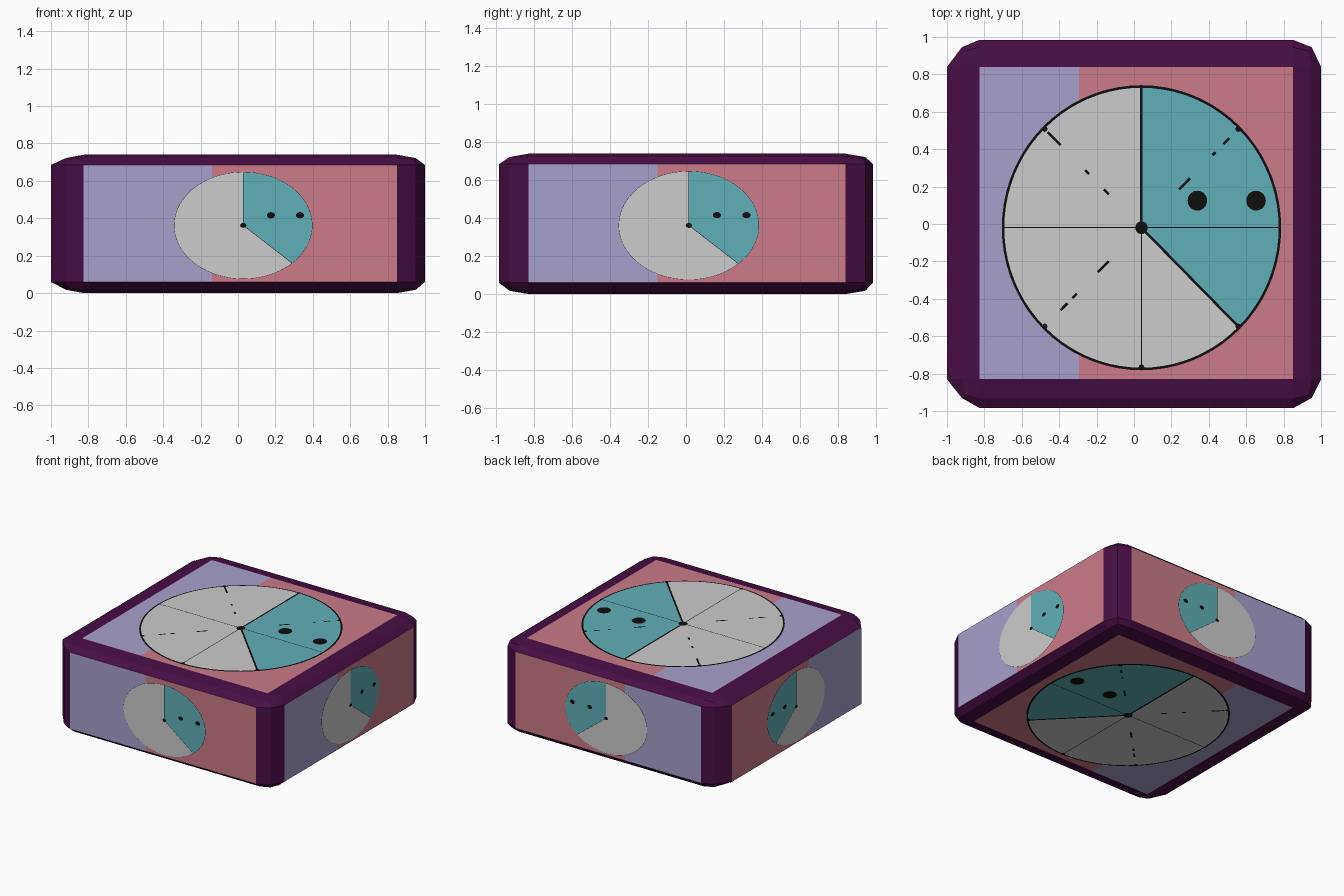
import bpy, bmesh, math
from mathutils import Vector

if "Cube" in bpy.data.objects:
    bpy.data.objects.remove(bpy.data.objects["Cube"])


def srgb(r, g, b):
    f = lambda c: c / 12.92 if c <= 0.04045 else ((c + 0.055) / 1.055) ** 2.4
    return (f(r / 255), f(g / 255), f(b / 255), 1)


COLOURS = [("dark purple", (72, 14, 68)), ("rose pink", (203, 123, 136)),
           ("lilac", (167, 160, 203)), ("light grey", (204, 204, 204)),
           ("teal", (96, 176, 183)), ("black", (14, 14, 14))]
MATS = []
for name, rgb in COLOURS:
    m = bpy.data.materials.new(name)
    m.diffuse_color = srgb(*rgb)
    m.use_nodes = True
    m.node_tree.nodes["Principled BSDF"].inputs["Base Color"].default_value = m.diffuse_color
    MATS.append(m)
PURPLE, PINK, LILAC, GREY, TEAL, BLACK = range(6)


def make_object(name, bm):
    me = bpy.data.meshes.new(name)
    bm.to_mesh(me)
    bm.free()
    for m in MATS:
        me.materials.append(m)
    ob = bpy.data.objects.new(name, me)
    bpy.context.collection.objects.link(ob)
    return ob


# Rounded box: bevelled cube, stretched between knots on each axis
KNOTS = [-1, -0.953, -0.84, 0.84, 0.953, 1]
AXES = [[-1, -0.92, -0.825, 0.85, 0.95, 1],
        [-0.985, -0.93, -0.83, 0.84, 0.945, 0.985],
        [0, 0.018, 0.06, 0.685, 0.722, 0.74]]


def remap(c, out):
    c = max(-1, min(1, c))
    for i in range(5):
        if c <= KNOTS[i + 1] + 1e-6:
            t = (c - KNOTS[i]) / (KNOTS[i + 1] - KNOTS[i])
            return out[i] + t * (out[i + 1] - out[i])
    return out[-1]


bm = bmesh.new()
bmesh.ops.create_cube(bm, size=2)
bmesh.ops.bevel(bm, geom=bm.edges[:], offset=0.16, segments=2, profile=0.5, affect='EDGES')
bm.normal_update()
for f in bm.faces:
    f.material_index = PINK if max(abs(c) for c in f.normal) > 0.999 else PURPLE
for v in bm.verts:
    v.co = [remap(v.co[i], AXES[i]) for i in range(3)]
bm.normal_update()
make_object("bevelled_box", bm)


# Painted plates on one side, drawn in unit-dial coordinates
def paint_side(name, axis, sign, split, centre, radii, rim, line, dot):
    ua, va = [i for i in range(3) if i != axis]
    base = AXES[axis][-1 if sign > 0 else 0]
    bm = bmesh.new()

    def poly(pts, layer, mat, unit=True):
        verts = []
        for u, v in pts:
            if unit:
                u, v = centre[0] + u * radii[0], centre[1] + v * radii[1]
            co = Vector((0, 0, 0))
            co[ua], co[va], co[axis] = u, v, base + sign * 0.0015 * layer
            verts.append(bm.verts.new(co))
        f = bm.faces.new(verts)
        f.material_index = mat
        f.normal_update()
        if f.normal[axis] * sign < 0:
            f.normal_flip()

    def arc(a0, a1, r, n, c=(0, 0)):
        angles = [math.radians(a0 + (a1 - a0) * i / n) for i in range(n + 1)]
        return [(c[0] + r * math.cos(a), c[1] + r * math.sin(a)) for a in angles]

    def sector(a0, a1, r, n, layer, mat):
        p = arc(a0, a1, r, n)
        for a, b in zip(p, p[1:]):
            poly([(0, 0), a, b], layer, mat)

    def spot(c, r, layer=4):
        poly(arc(0, 360, r, 20, c)[:-1], layer, BLACK)

    def ray(angle, r0, r1, w):
        a = math.radians(angle)
        d, s = Vector((math.cos(a), math.sin(a))), Vector((-math.sin(a), math.cos(a))) * w / 2
        poly([d * r0 - s, d * r1 - s, d * r1 + s, d * r0 + s], 4, BLACK)

    # lilac band, then black rim, grey and teal sectors
    lo, hi = AXES[va][2], AXES[va][3]
    u0 = AXES[ua][2]
    poly([(u0, lo), (split, lo), (split, hi), (u0, hi)], 1, LILAC, unit=False)
    sector(0, 360, 1, 72, 2, BLACK)
    sector(90, 315, 1 - rim, 50, 3, GREY)
    sector(-45, 90, 1 - rim, 30, 3, TEAL)
    # two eyes, hub and boundary lines
    spot((0.40, 0.19), dot)
    spot((0.82, 0.19), dot)
    spot((0, 0), 0.045)
    for a in (90, -45):
        ray(a, 0, 1, line)
    # thin cross, broken diagonals and rim marks on the large dials
    if axis == 2:
        for a in (0, 180, 270):
            ray(a, 0, 1, 0.007)
        dashes = {135: [(.82, .95), (.53, .57), (.33, .38)],
                  45: [(.38, .49), (.72, .75), (.83, .89)],
                  225: [(.33, .44), (.655, .70), (.75, .82)]}
        for a, spans in dashes.items():
            for r0, r1 in spans:
                ray(a, r0, r1, 0.018)
        for a in (45, 135, 225, 270, 315):
            t = math.radians(a)
            spot((0.98 * math.cos(t), 0.98 * math.sin(t)), 0.02)
    make_object(name, bm)


# The same design is projected straight through opposite sides
for label, sign in (("top", 1), ("bottom", -1)):
    paint_side(label + "_dial", 2, sign, -0.295, (0.04, -0.02), (0.747, 0.762), 0.018, 0.018, 0.07)
for label, sign in (("back", 1), ("front", -1)):
    paint_side(label + "_dial", 1, sign, -0.14, (0.028, 0.362), (0.37, 0.286), 0.005, 0.008, 0.058)
for label, sign in (("right", 1), ("left", -1)):
    paint_side(label + "_dial", 0, sign, -0.15, (0.015, 0.362), (0.37, 0.286), 0.005, 0.008, 0.058)
